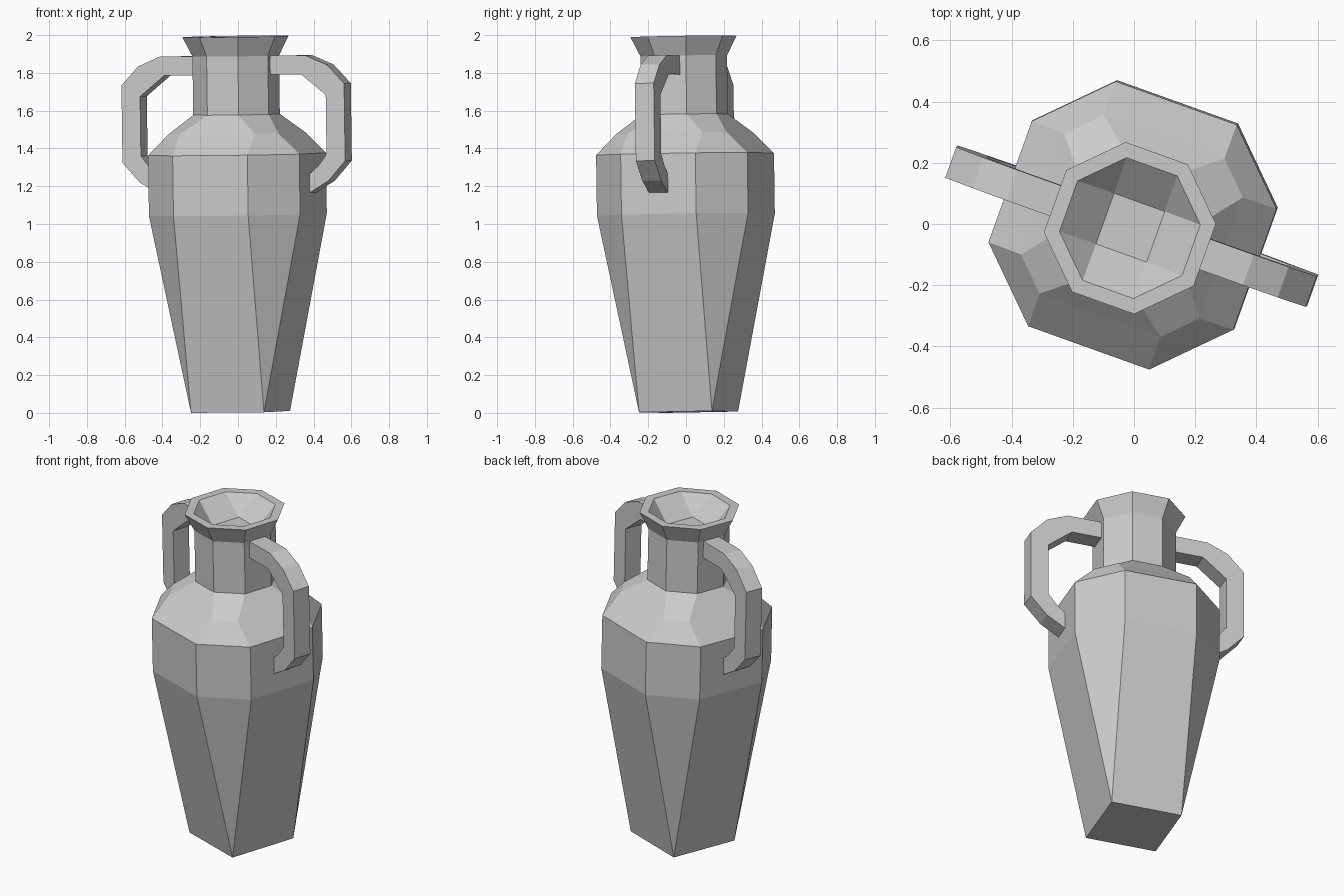
import bpy, bmesh, math
from mathutils import Matrix

if "Cube" in bpy.data.objects:
    bpy.data.objects.remove(bpy.data.objects["Cube"])

# The whole vessel is turned about z and leans very slightly
LEAN = 0.0135
POSE = (Matrix.Translation((0, 0, 1))
        @ Matrix.Rotation(LEAN, 4, 'X') @ Matrix.Rotation(-LEAN, 4, 'Y')
        @ Matrix.Rotation(math.radians(-19.7), 4, 'Z')
        @ Matrix.Translation((0, 0, -1)))


def finish(name, bm):
    bmesh.ops.remove_doubles(bm, verts=bm.verts, dist=0.0005)
    bmesh.ops.recalc_face_normals(bm, faces=bm.faces)
    bm.transform(POSE)
    mesh = bpy.data.meshes.new(name)
    bm.to_mesh(mesh)
    bm.free()
    obj = bpy.data.objects.new(name, mesh)
    bpy.context.collection.objects.link(obj)


def octagon(bm, half_edge, half_width, z):
    a, b = half_edge, half_width
    pts = [(b, -a), (b, a), (a, b), (-a, b), (-b, a), (-b, -a), (-a, -b), (a, -b)]
    return [bm.verts.new((x, y, z)) for x, y in pts]


# Body: eight-sided rings (half edge, half width, height); equal halves give a square
rings = [
    (0.205, 0.205, 0.005),   # square foot
    (0.21, 0.425, 1.05),     # belly
    (0.21, 0.425, 1.37),     # shoulder edge
    (0.21, 0.31, 1.48),      # shoulder break
    (0.088, 0.212, 1.58),    # neck base
    (0.088, 0.212, 1.89),    # neck top
    (0.108, 0.26, 1.993),    # rim outside
    (0.088, 0.213, 1.993),   # rim inside
    (0.088, 0.088, 1.885),   # mouth floor
]
bm = bmesh.new()
loops = [octagon(bm, *r) for r in rings]
for low, high in zip(loops, loops[1:]):
    for i in range(8):
        j = (i + 1) % 8
        bm.faces.new((low[i], low[j], high[j], high[i]))
for ring in (loops[0], loops[-1]):
    bm.faces.new(ring)
finish("vase_body", bm)

# Handles: strip between an outer and an inner path, given thickness in y
outer = [(0.19, 1.89), (0.41, 1.89), (0.53, 1.84), (0.626, 1.74),
         (0.626, 1.33), (0.53, 1.225), (0.42, 1.16)]
inner = [(0.19, 1.79), (0.385, 1.79), (0.45, 1.738), (0.522, 1.68),
         (0.522, 1.365), (0.475, 1.305), (0.41, 1.25)]
for name, side in (("right_handle", 1), ("left_handle", -1)):
    bm = bmesh.new()
    sections = []
    for (xo, zo), (xi, zi) in zip(outer, inner):
        corners = [(xo, -0.053, zo), (xo, 0.053, zo), (xi, 0.053, zi), (xi, -0.053, zi)]
        sections.append([bm.verts.new((side * x, y, z)) for x, y, z in corners])
    for s, t in zip(sections, sections[1:]):
        for i in range(4):
            j = (i + 1) % 4
            bm.faces.new((s[i], s[j], t[j], t[i]))
    bm.faces.new(sections[0])
    bm.faces.new(sections[-1])
    finish(name, bm)
